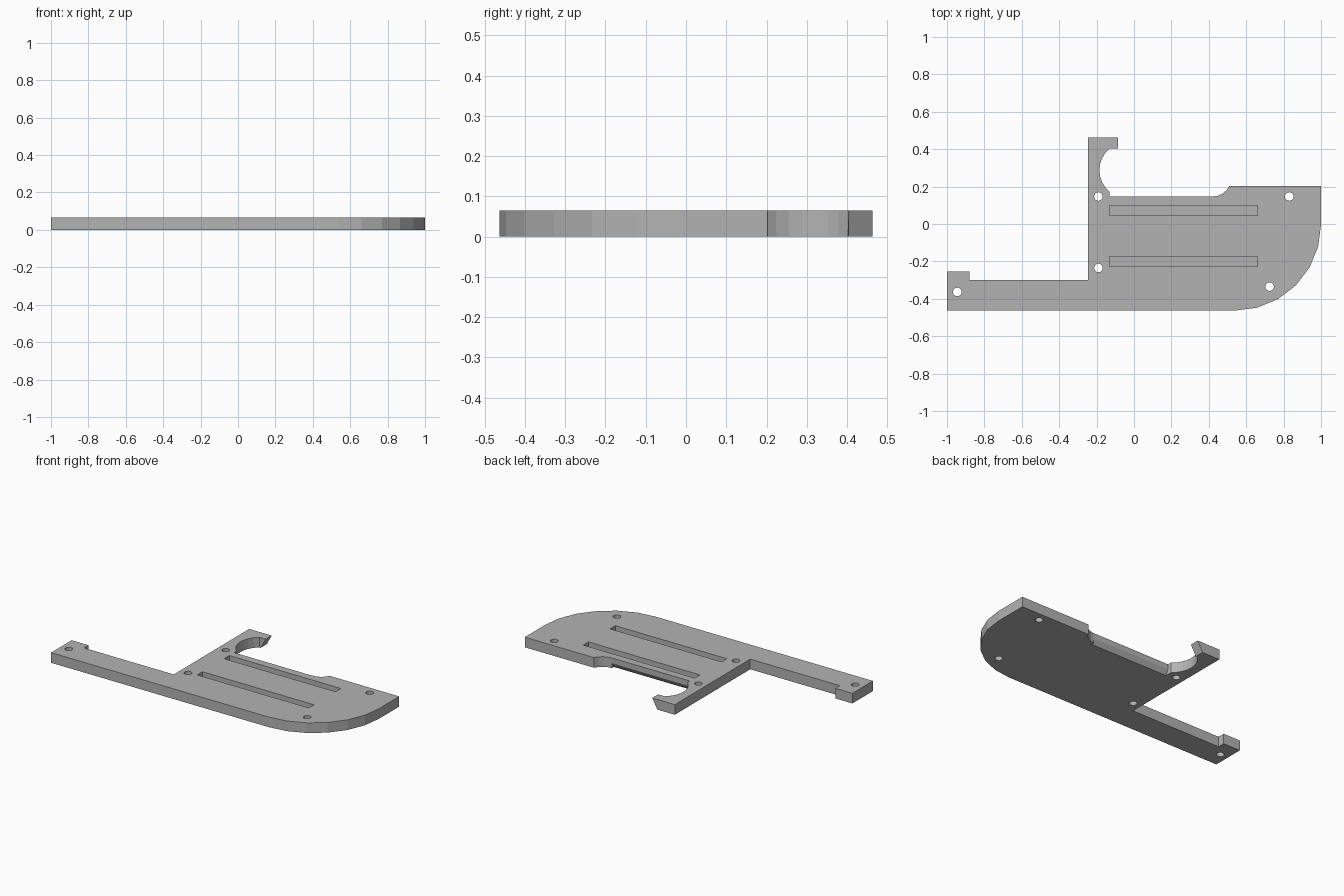
import bpy, bmesh
from math import sin, cos, radians

cube = bpy.data.objects.get("Cube")
if cube:
    bpy.data.objects.remove(cube, do_unlink=True)

T = 0.065  # plate thickness

grey = bpy.data.materials.new("plain grey")
grey.use_nodes = True
colour = (0.45, 0.45, 0.45, 1)
grey.diffuse_color = colour
grey.node_tree.nodes["Principled BSDF"].inputs["Base Color"].default_value = colour


def arc(cx, cy, r, start, end, steps):
    """Points on a circular arc, angles in degrees."""
    angles = [radians(start + (end - start) * i / steps) for i in range(steps + 1)]
    return [(cx + r * cos(a), cy + r * sin(a)) for a in angles]


def prism(name, points, offset):
    """Sweep a closed polygon along an offset."""
    bm = bmesh.new()
    face = bm.faces.new([bm.verts.new(p) for p in points])
    swept = bmesh.ops.extrude_face_region(bm, geom=[face])["geom"]
    bmesh.ops.translate(bm, verts=[v for v in swept if isinstance(v, bmesh.types.BMVert)], vec=offset)
    bmesh.ops.recalc_face_normals(bm, faces=bm.faces)
    mesh = bpy.data.meshes.new(name)
    bm.to_mesh(mesh)
    bm.free()
    mesh.materials.append(grey)
    obj = bpy.data.objects.new(name, mesh)
    bpy.context.collection.objects.link(obj)
    return obj


def upright(name, outline, bottom, height):
    return prism(name, [(x, y, bottom) for x, y in outline], (0, 0, height))


# Plate outline: rounded front corner, shallow back recess, hook and side arm
outline = [(-1, -0.463)]
outline += arc(0.54, -0.003, 0.46, -90, 0, 6)
outline += [(1, 0.203)]
outline += arc(0.42, 0.247, 0.1, -26, -90, 4)
outline += [(-0.13, 0.147)]
outline += arc(-0.035, 0.288, 0.15, 230, 130, 8)
outline += [(-0.085, 0.403), (-0.085, 0.463), (-0.245, 0.463),
            (-0.245, -0.3), (-0.88, -0.3), (-0.88, -0.255), (-1, -0.255)]
plate = upright("mounting_plate", outline, 0, T)

# Hook tip slopes inward towards its underside
for v in plate.data.vertices:
    if abs(v.co.x + 0.085) < 0.001 and v.co.y > 0.4 and v.co.z < 0.01:
        v.co.x -= 0.036

# Screw holes
cutters = []
for x, y in [(-0.945, -0.363), (-0.19, 0.147), (-0.19, -0.235), (0.83, 0.147), (0.725, -0.335)]:
    cutters.append(upright("screw_hole", arc(x, y, 0.023, 0, 337.5, 15), -0.1, 0.3))

# Two blind slots in the top
for y in (0.045, -0.227):
    slot = [(-0.13, y), (0.66, y), (0.66, y + 0.053), (-0.13, y + 0.053)]
    cutters.append(upright("slot", slot, 0.03, 0.1))

# Bevel under the edge of the recess
cutters.append(prism("recess_bevel", [(-0.129, 0.127, -0.001), (-0.129, 0.148, 0.032),
                                      (-0.129, 0.148, -0.001)], (0.55, 0, 0)))

for cutter in cutters:
    cutter.hide_render = True
    mod = plate.modifiers.new(cutter.name, "BOOLEAN")
    mod.operation = "DIFFERENCE"
    mod.solver = "EXACT"
    mod.object = cutter

# Bake the cuts and discard the cutters
bpy.context.view_layer.update()
evaluated = plate.evaluated_get(bpy.context.evaluated_depsgraph_get())
baked = bpy.data.meshes.new_from_object(evaluated)
plate.modifiers.clear()
plate.data = baked
for cutter in cutters:
    bpy.data.objects.remove(cutter, do_unlink=True)
